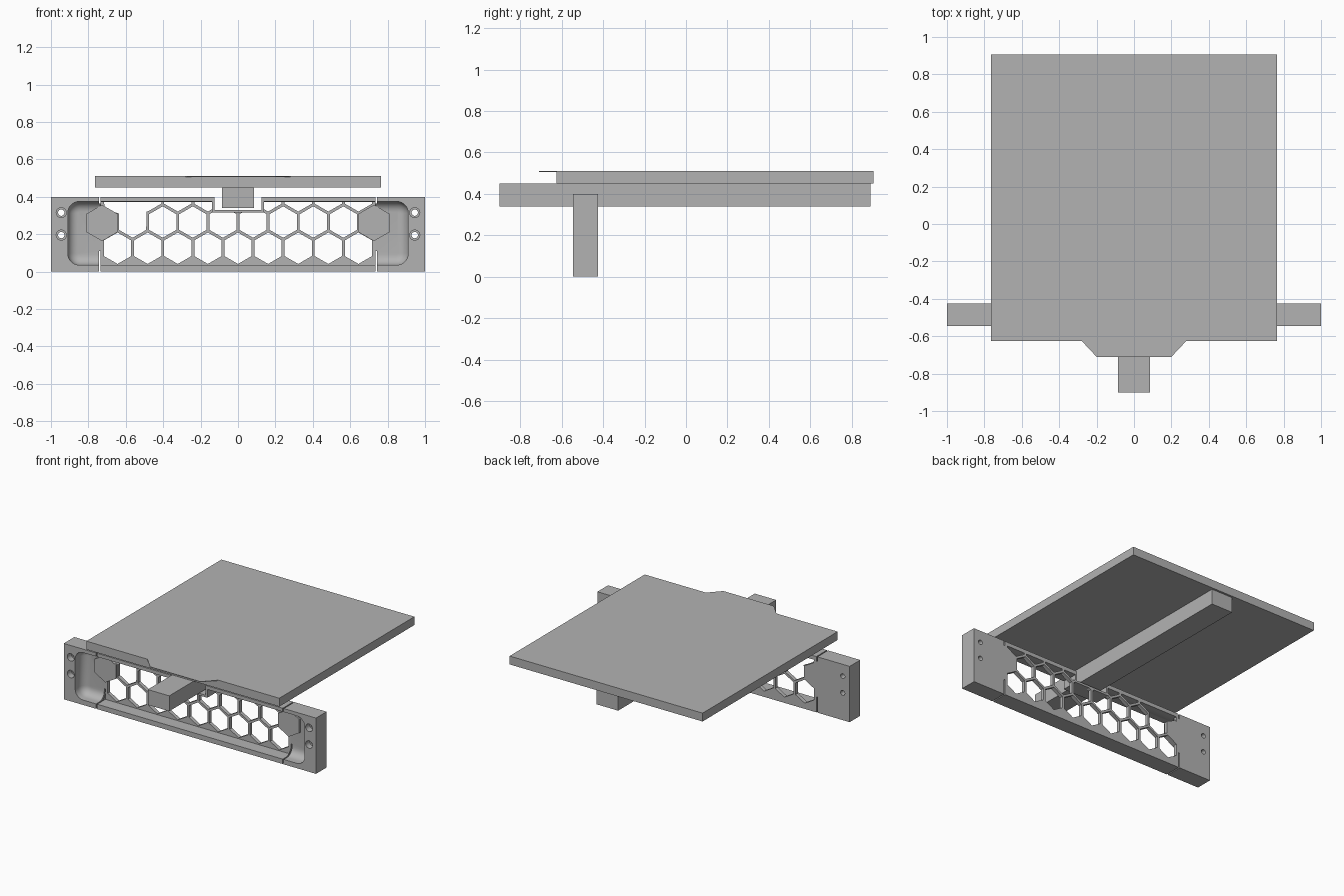
import bpy, bmesh, math

cube = bpy.data.objects.get("Cube")
if cube:
    bpy.data.objects.remove(cube, do_unlink=True)

# One plain grey for everything
grey = bpy.data.materials.new("plain_grey")
grey.use_nodes = True
colour = (0.45, 0.45, 0.45, 1)
grey.diffuse_color = colour
grey.node_tree.nodes["Principled BSDF"].inputs["Base Color"].default_value = colour

FRONT, BACK, FLOOR = -0.545, -0.425, -0.452
PITCH, RADIUS = 0.161, 0.084
TOP, BOTTOM = 0.372, 0.035


def make_object(name, bm):
    bmesh.ops.recalc_face_normals(bm, faces=bm.faces)
    mesh = bpy.data.meshes.new(name)
    bm.to_mesh(mesh)
    bm.free()
    mesh.materials.append(grey)
    obj = bpy.data.objects.new(name, mesh)
    bpy.context.collection.objects.link(obj)
    return obj


def prism(bm, outline, y0, y1):
    """Extrude an (x, z) outline along y."""
    front = [bm.verts.new((x, y0, z)) for x, z in outline]
    back = [bm.verts.new((x, y1, z)) for x, z in outline]
    bm.faces.new(front)
    bm.faces.new(back)
    for i in range(len(front)):
        j = (i + 1) % len(front)
        bm.faces.new((front[i], front[j], back[j], back[i]))


def rect(x0, x1, z0, z1):
    return [(x0, z0), (x1, z0), (x1, z1), (x0, z1)]


def ring(x, z, r, sides, ceiling=9):
    """Pointy-topped regular polygon, flattened where it passes the ceiling."""
    pts = []
    for i in range(sides):
        a = 2 * math.pi * i / sides + math.pi / 2
        pts.append((x + r * math.cos(a), z + r * math.sin(a)))
    if max(p[1] for p in pts) <= ceiling:
        return pts
    low = [p for p in pts if p[1] < ceiling]
    left, right = min(p[0] for p in low), max(p[0] for p in low)
    return sorted(low) + [(right, ceiling), (left, ceiling)]


def box(name, x0, x1, y0, y1, z0, z1):
    bm = bmesh.new()
    prism(bm, rect(x0, x1, z0, z1), y0, y1)
    return make_object(name, bm)


def cut(target, bm):
    """Subtract the shape from the target and discard the cutter."""
    cutter = make_object("cutter", bm)
    cutter.hide_render = True
    mod = target.modifiers.new("cut", 'BOOLEAN')
    mod.operation, mod.solver, mod.object = 'DIFFERENCE', 'EXACT', cutter
    bpy.context.view_layer.update()
    graph = bpy.context.evaluated_depsgraph_get()
    result = bpy.data.meshes.new_from_object(target.evaluated_get(graph))
    target.modifiers.clear()
    target.data = result
    bpy.data.objects.remove(cutter, do_unlink=True)


# Front panel block
panel = box("front_panel", -1, 1, FRONT, BACK, 0, 0.4)

# Rounded tray scooped into the front
bm = bmesh.new()
prism(bm, rect(-0.91, 0.91, BOTTOM, 0.375), -0.6, FLOOR)
bmesh.ops.recalc_face_normals(bm, faces=bm.faces)
corners = [e for e in bm.edges if abs(e.verts[0].co.y - e.verts[1].co.y) > 0.01]
bmesh.ops.bevel(bm, geom=corners, offset=0.062, segments=6, profile=0.5, affect='EDGES')
rim = [e for e in bm.edges if all(v.co.y > FLOOR - 0.001 for v in e.verts)]
bmesh.ops.bevel(bm, geom=rim, offset=0.055, segments=6, profile=0.5, affect='EDGES')
cut(panel, bm)

# Square middle section of the tray
bm = bmesh.new()
prism(bm, rect(-0.735, 0.735, BOTTOM, TOP), -0.6, FLOOR)
cut(panel, bm)

# Honeycomb openings, in three staggered rows
bm = bmesh.new()
for n in range(-4, 5):
    prism(bm, ring(n * PITCH, 0.125, RADIUS, 6), -0.5, -0.4)
    if abs(n) > 0:
        prism(bm, ring(n * PITCH, 0.405, RADIUS, 6, TOP), -0.5, -0.4)
for n in range(-4, 4):
    prism(bm, ring((n + 0.5) * PITCH, 0.265, RADIUS, 6), -0.5, -0.4)
cut(panel, bm)

# Larger opening at the upper right of the grille
bm = bmesh.new()
prism(bm, [(-0.635, 0.24), (-0.49, 0.24), (-0.49, 0.32), (-0.45, 0.345),
           (-0.45, TOP), (-0.715, TOP), (-0.715, 0.335), (-0.635, 0.31)], -0.5, -0.4)
cut(panel, bm)

# Centre notch and the seams beside the ears
bm = bmesh.new()
prism(bm, rect(-0.125, 0.125, 0.33, 0.5), -0.6, -0.4)
for x in (-0.74, 0.74):
    prism(bm, rect(x - 0.004, x + 0.004, -0.1, 0.11), -0.6, -0.4)
    prism(bm, rect(x - 0.004, x + 0.004, 0.365, 0.5), -0.6, -0.4)
cut(panel, bm)

# Screw holes with counterbores in the ears
for radius, depth in ((0.017, -0.4), (0.027, -0.5)):
    bm = bmesh.new()
    for x in (-0.945, 0.945):
        for z in (0.195, 0.315):
            prism(bm, ring(x, z, radius, 24), -0.6, depth)
    cut(panel, bm)

# U-shaped lip around the notch
bm = bmesh.new()
prism(bm, [(-0.138, 0.4), (-0.138, 0.315), (0.138, 0.315), (0.138, 0.4),
           (0.125, 0.4), (0.125, 0.33), (-0.125, 0.33), (-0.125, 0.4)], FRONT, BACK)
make_object("notch_lip", bm)

# Plain hexagonal end plates of the grille
for side, x in (("right", -0.727), ("left", 0.727)):
    bm = bmesh.new()
    prism(bm, ring(x, 0.26, 0.097, 6), -0.465, BACK - 0.001)
    make_object(side + "_hexagon_plate", bm)

# Large flat plate with a thin tapered tab at its front
box("flat_plate", -0.765, 0.765, -0.625, 0.905, 0.45, 0.51)
bm = bmesh.new()
tab = [(-0.28, -0.625), (-0.2, -0.71), (0.2, -0.71), (0.28, -0.625)]
lower = bm.faces.new([bm.verts.new((x, y, 0.506)) for x, y in tab])
moved = bmesh.ops.extrude_face_region(bm, geom=[lower], use_keep_orig=True)
bmesh.ops.translate(bm, vec=(0, 0, 0.004),
                    verts=[v for v in moved["geom"] if isinstance(v, bmesh.types.BMVert)])
make_object("plate_tab", bm)

# Support beam under the plate
box("support_beam", -0.085, 0.085, -0.9, 0.89, 0.34, 0.45)

# Smooth the scooped fillets only
bpy.ops.object.select_all(action='DESELECT')
panel.select_set(True)
bpy.context.view_layer.objects.active = panel
bpy.ops.object.shade_smooth_by_angle(angle=math.radians(30))
